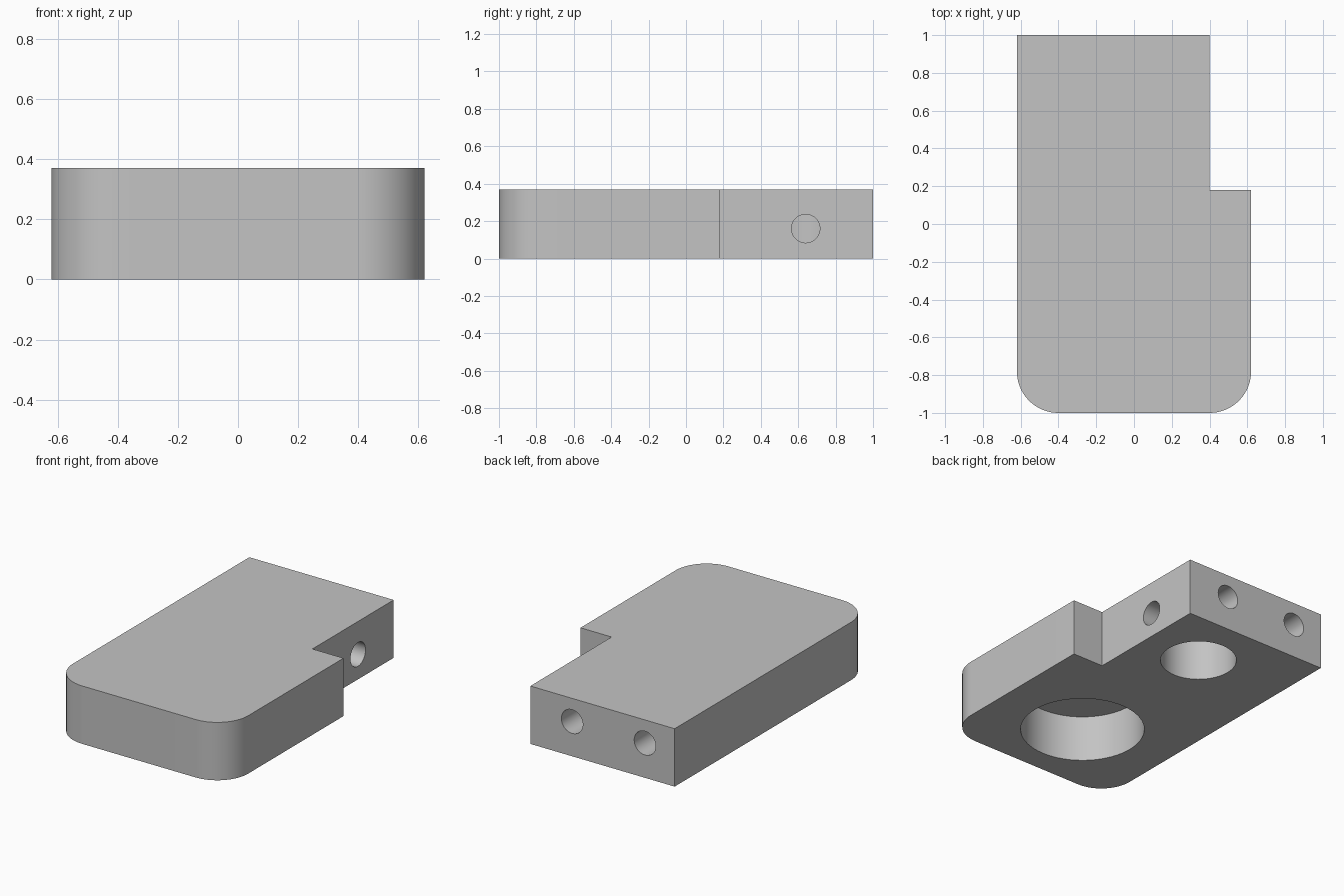
import bpy
import bmesh
from math import pi, cos, sin, radians
from mathutils import Vector

cube = bpy.data.objects.get("Cube")
if cube:
    bpy.data.objects.remove(cube, do_unlink=True)

HEIGHT = 0.37
HALF_W = 0.62
CORNER = 0.22

grey = bpy.data.materials.new("machined grey")
grey.use_nodes = True
colour = (0.55, 0.55, 0.55, 1)
grey.diffuse_color = colour
grey.node_tree.nodes["Principled BSDF"].inputs["Base Color"].default_value = colour


def link_mesh(name, bm):
    bmesh.ops.recalc_face_normals(bm, faces=bm.faces)
    mesh = bpy.data.meshes.new(name)
    bm.to_mesh(mesh)
    bm.free()
    mesh.materials.append(grey)
    obj = bpy.data.objects.new(name, mesh)
    bpy.context.collection.objects.link(obj)
    return obj


def arc(cx, cy, r, start, end, steps=18):
    return [(cx + r * cos(start + (end - start) * i / steps),
             cy + r * sin(start + (end - start) * i / steps))
            for i in range(steps + 1)]


def bore(block, start, end, radius):
    """Cut a round hole running between two points."""
    start, end = Vector(start), Vector(end)
    axis = end - start
    bm = bmesh.new()
    bmesh.ops.create_cone(bm, cap_ends=True, segments=64, radius1=radius,
                          radius2=radius, depth=axis.length)
    spin = axis.to_track_quat('Z', 'Y').to_matrix()
    bmesh.ops.rotate(bm, verts=bm.verts, matrix=spin, cent=(0, 0, 0))
    bmesh.ops.translate(bm, verts=bm.verts, vec=(start + end) / 2)
    cutter = link_mesh("bore_cutter", bm)
    cutter.hide_render = True
    mod = block.modifiers.new("bore", 'BOOLEAN')
    mod.operation = 'DIFFERENCE'
    mod.solver = 'EXACT'
    mod.object = cutter
    bpy.ops.object.modifier_apply(modifier=mod.name)
    bpy.data.objects.remove(cutter, do_unlink=True)


# Block: notched outline with two rounded front corners
cx, cy = HALF_W - CORNER, CORNER - 1
outline = [(HALF_W, 0.18), (0.4, 0.18), (0.4, 1), (-HALF_W, 1)]
outline += arc(-cx, cy, CORNER, pi, 1.5 * pi)
outline += arc(cx, cy, CORNER, 1.5 * pi, 2 * pi)
bm = bmesh.new()
base = bm.faces.new([bm.verts.new((x, y, 0)) for x, y in outline])
top = bmesh.ops.extrude_face_region(bm, geom=[base])
bmesh.ops.translate(bm, vec=(0, 0, HEIGHT),
                    verts=[v for v in top["geom"] if isinstance(v, bmesh.types.BMVert)])
block = link_mesh("block", bm)
bpy.ops.object.select_all(action='DESELECT')
block.select_set(True)
bpy.context.view_layer.objects.active = block

# Round pockets in the underside
bore(block, (0, -0.48, -0.1), (0, -0.48, 0.3), 0.37)
bore(block, (0, 0.6, -0.1), (0, 0.6, 0.3), 0.227)

# Ports in the back and in the notched side
bore(block, (0.105, 1.1, 0.222), (0.105, 0.65, 0.222), 0.076)
bore(block, (-0.41, 1.1, 0.222), (-0.41, 0.4, 0.222), 0.076)
bore(block, (0.5, 0.64, 0.16), (0.1, 0.64, 0.16), 0.076)

bpy.ops.object.shade_smooth_by_angle(angle=radians(30))
